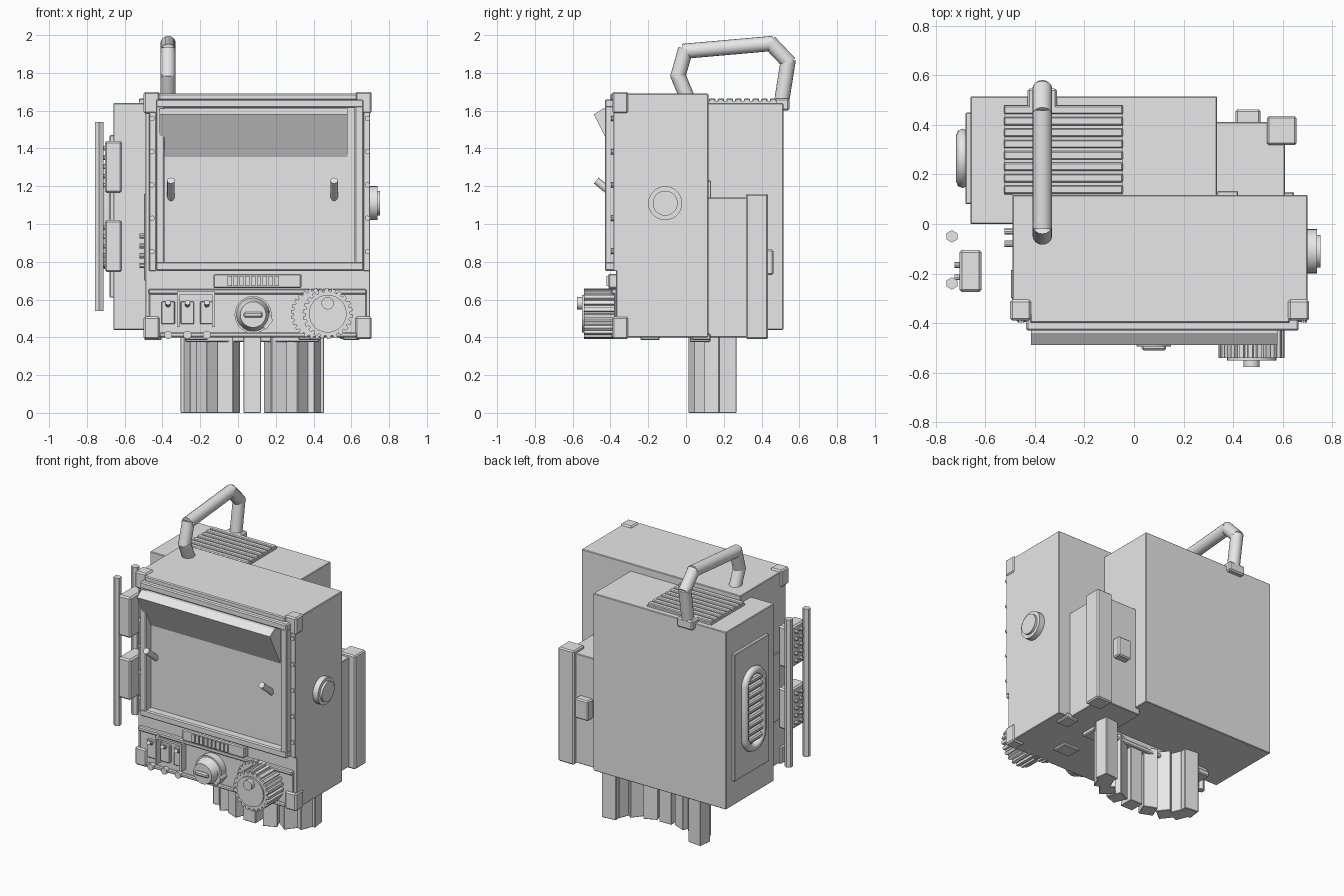
import bpy, bmesh, math
from mathutils import Vector, Matrix

if "Cube" in bpy.data.objects:
    bpy.data.objects.remove(bpy.data.objects["Cube"])

grey = bpy.data.materials.new("plain_grey")
grey.diffuse_color = (0.8, 0.8, 0.8, 1)
grey.use_nodes = True
grey.node_tree.nodes["Principled BSDF"].inputs["Base Color"].default_value = grey.diffuse_color


def finish(name, bm, smooth=False):
    bmesh.ops.recalc_face_normals(bm, faces=bm.faces[:])
    me = bpy.data.meshes.new(name)
    bm.to_mesh(me)
    bm.free()
    me.materials.append(grey)
    ob = bpy.data.objects.new(name, me)
    bpy.context.collection.objects.link(ob)
    if smooth:
        bpy.ops.object.select_all(action='DESELECT')
        ob.select_set(True)
        bpy.context.view_layer.objects.active = ob
        bpy.ops.object.shade_smooth_by_angle(angle=math.radians(35))
    return ob


def box(name, x, y, z, bevel=0.0, turn=0.0):
    """Box from three (min, max) ranges, optionally turned about its own z axis."""
    bm = bmesh.new()
    size = [r[1] - r[0] for r in (x, y, z)]
    mid = Vector([(r[0] + r[1]) / 2 for r in (x, y, z)])
    bmesh.ops.create_cube(bm, size=1, matrix=Matrix.Translation(mid)
                          @ Matrix.Rotation(turn, 4, 'Z') @ Matrix.Diagonal((*size, 1)))
    if bevel:
        bmesh.ops.bevel(bm, geom=bm.edges[:], offset=bevel, segments=1, affect='EDGES')
    return finish(name, bm)


def rod(name, a, b, r, sides=16, r2=None):
    """Cylinder or cone from point a to point b."""
    a, b = Vector(a), Vector(b)
    bm = bmesh.new()
    m = Matrix.Translation((a + b) / 2) @ (b - a).to_track_quat('Z', 'Y').to_matrix().to_4x4()
    bmesh.ops.create_cone(bm, cap_ends=True, segments=sides, radius1=r,
                          radius2=r if r2 is None else r2, depth=(b - a).length, matrix=m)
    return finish(name, bm, sides > 8)


def extrude_outline(name, pts, offset):
    """Prism from a closed outline of 3D points pushed along an offset."""
    bm = bmesh.new()
    f = bm.faces.new([bm.verts.new(p) for p in pts])
    new = bmesh.ops.extrude_face_region(bm, geom=[f])['geom']
    vs = [v for v in new if isinstance(v, bmesh.types.BMVert)]
    bmesh.ops.translate(bm, verts=vs, vec=offset)
    if f.is_valid and len(f.verts[0].link_faces) < 3:
        bm.faces.new([v for v in f.verts])
    return finish(name, bm)


def gear(name, x, z, r, y0, y1, teeth, depth):
    pts = []
    for i in range(teeth):
        for k, rr in ((0, r - depth), (.3, r - depth), (.4, r), (.9, r)):
            t = 2 * math.pi * (i + k) / teeth
            pts.append((x + rr * math.cos(t), y0, z + rr * math.sin(t)))
    return extrude_outline(name, pts, (0, y1 - y0, 0))


# Main housings
box("main_housing", (-.49, .70), (-.37, .118), (.40, 1.69), .004)
box("rear_housing", (-.66, .335), (0, .515), (.44, 1.64), .004)
box("side_housing", (.30, .61), (.11, .412), (.40, 1.14), .004)
box("side_pillar", (.537, .655), (.318, .435), (.39, 1.16), .008)
box("rear_latch", (.41, .51), (.40, .463), (.73, .865), .008)
box("side_tab", (.335, .42), (.11, .133), (1.10, 1.23), .004)

# Corner brackets on the front
for x in ((-.50, -.415), (.622, .707)):
    for z in ((.39, .51), (1.585, 1.70)):
        box("corner_bracket", x, (-.39, -.305), z, .009)

# Screen and frame
box("screen", (-.43, .655), (-.375, -.36), (.77, 1.65))
box("frame_top", (-.435, .665), (-.43, -.36), (1.615, 1.66), .007)
box("frame_top_trim", (-.42, .63), (-.40, -.36), (1.655, 1.69), .006)
box("frame_bottom", (-.435, .665), (-.43, -.36), (.752, .80), .007)
for s in (-1, 1):
    c = .115
    edges = sorted((c + s * .55, c + s * .503))
    box("frame_side", edges, (-.43, -.36), (.79, 1.625), .006)
    edges = sorted((c + s * .55, c + s * .585))
    box("bolt_strip", edges, (-.385, -.36), (.75, 1.60), .003)
    for i in range(5):
        p = (c + s * .57, -.38, .855 + i * .176)
        rod("frame_bolt", p, (p[0], -.398, p[2]), .014, 10)
    # screen prongs
    p = c - .038 + s * .432
    rod("screen_prong", (p, -.36, 1.135), (p, -.475, 1.23), .02, 12)

# Hood wedge above the screen
extrude_outline("hood", [(-.415, -.365, 1.612), (-.415, -.44, 1.612),
                         (-.415, -.488, 1.58), (-.415, -.372, 1.35)], (.995, 0, 0))

# Control panel
box("control_panel", (-.47, .68), (-.38, -.36), (.41, .65), .004)
box("panel_rail_top", (-.475, .68), (-.395, -.36), (.628, .656), .006)
box("panel_rail_bottom", (-.415, .63), (-.395, -.36), (.40, .425), .006)
box("display", (-.13, .335), (-.412, -.36), (.66, .735), .006)
for i in range(9):
    x = -.055 + i * .031
    box("display_bar", (x, x + .023), (-.42, -.40), (.672, .725))

# Switches with guard frame and lower buttons
for x in (-.37, -.268, -.165):
    box("switch_plate", (x - .036, x + .036), (-.40, -.37), (.47, .59), .004)
    rod("switch_lever", (x, -.39, .57), (x, -.43, .585), .014, 10)
    rod("lower_button", (x, -.37, .413), (x, -.41, .413), .022, 12)
for x in (-.315, -.13):
    box("guard_post", (x - .007, x + .007), (-.43, -.37), (.455, .64))
box("guard_bar", (-.322, -.123), (-.43, -.415), (.628, .642))

# Selector dial
rod("dial_base", (.08, -.37, .52), (.08, -.43, .52), .098, 28)
rod("dial_face", (.08, -.43, .52), (.08, -.495, .52), .088, 28, .068)
box("dial_grip", (.03, .13), (-.51, -.48), (.505, .535), .008)
extrude_outline("dial_pointer", [(.11, -.38, .47), (.15, -.38, .44), (.185, -.38, .49),
                                 (.16, -.38, .54)], (0, -.07, 0))

# Large crank wheel with a thin gear behind it
gear("rear_gear", .415, .525, .135, -.37, -.41, 26, .014)
gear("crank_wheel", .475, .525, .133, -.38, -.54, 22, .016)
rod("crank_face", (.475, -.53, .525), (.475, -.55, .525), .10, 28)
rod("crank_handle", (.475, -.54, .58), (.475, -.578, .58), .033, 14)

# Round knob on the right side
rod("side_knob", (.69, -.11, 1.11), (.738, -.11, 1.11), .09, 28)
rod("side_knob_cap", (.73, -.11, 1.11), (.753, -.11, 1.11), .066, 28)

# Left side plate and sockets
box("left_plate", (-.497, -.48), (-.30, -.185), (.70, 1.16), .003)
for i in range(4):
    for y in (-.03, -.08):
        z = .78 + i * .052
        rod("left_socket", (-.48, y, z), (-.522, y, z), .014, 10)

# Oval ribbed vent on the left of the rear housing
VY, VZ = .265, 1.04
box("vent_panel", (-.68, -.65), (.08, .45), (.61, 1.47), .004)
curve = bpy.data.curves.new("vent_ring", 'CURVE')
curve.dimensions = '3D'
curve.bevel_depth = .026
curve.bevel_resolution = 2
sp = curve.splines.new('POLY')
ring = []
for i in range(24):
    t = 2 * math.pi * (i + .5) / 24
    ring.append((-.692, VY + .095 * math.cos(t),
                 VZ + .095 * math.sin(t) + (.165 if math.sin(t) > 0 else -.165)))
sp.points.add(len(ring) - 1)
for p, q in zip(sp.points, ring):
    p.co = (*q, 1)
sp.use_cyclic_u = True
curve.materials.append(grey)
bpy.context.collection.objects.link(bpy.data.objects.new("vent_ring", curve))
for i in range(9):
    z = VZ - .2 + i * .05
    rod("vent_rib", (-.69, VY - .09, z), (-.69, VY + .09, z), .021, 10)

# Side rods and connector blocks
for y in (-.05, -.24):
    rod("side_rod", (-.735, y, .54), (-.735, y, 1.54), .025, 6)
for z in (.745, 1.165):
    box("connector_block", (-.705, -.615), (-.275, -.105), (z, z + .275), .01)
    for i in range(5):
        for y in (-.215, -.165):
            h = z + .04 + i * .049
            rod("connector_pin", (-.70, y, h), (-.725, y, h), .012, 8)

# Slatted grille on the top
box("grille_base", (-.525, -.045), (.118, .48), (1.63, 1.65))
for i in range(8):
    y = .122 + i * .046
    box("grille_slat", (-.525, -.045), (y, y + .034), (1.64, 1.665), .005)

# Carry handle
path = [(0.01, 1.66), (-.042, 1.785), (-.005, 1.915), (.45, 1.955), (.54, 1.86), (.505, 1.64)]
for (y0, z0), (y1, z1) in zip(path, path[1:]):
    d = Vector((0, y1 - y0, z1 - z0)).normalized() * .012
    rod("handle_tube", Vector((-.37, y0, z0)) - d, Vector((-.37, y1, z1)) + d, .04, 16)
box("handle_foot", (-.43, -.31), (.455, .547), (1.60, 1.665), .009)

# Fan of pillars forming the curved stand
for i in range(9):
    t = math.pi * (1 + i / 8)
    x, y = .075 + .325 * math.cos(t), .215 + .15 * math.sin(t)
    box("stand_pillar", (x - .05, x + .05), (y - .046, y + .046), (0, .42), .003,
        t * 1.0 + (.0 if i % 2 else .12) * (1 if i > 4 else -1 if i < 4 else 0))

# Underside plates
box("stand_plate", (-.28, .43), (.02, .13), (.375, .405), .006)
for x in (-.45, .60):
    box("underside_foot", (x - .045, x + .045), (.03, .13), (.385, .42), .006)
for x in (-.22, .38):
    box("underside_pad", (x - .06, x + .06), (-.24, -.14), (.385, .41), .005)
